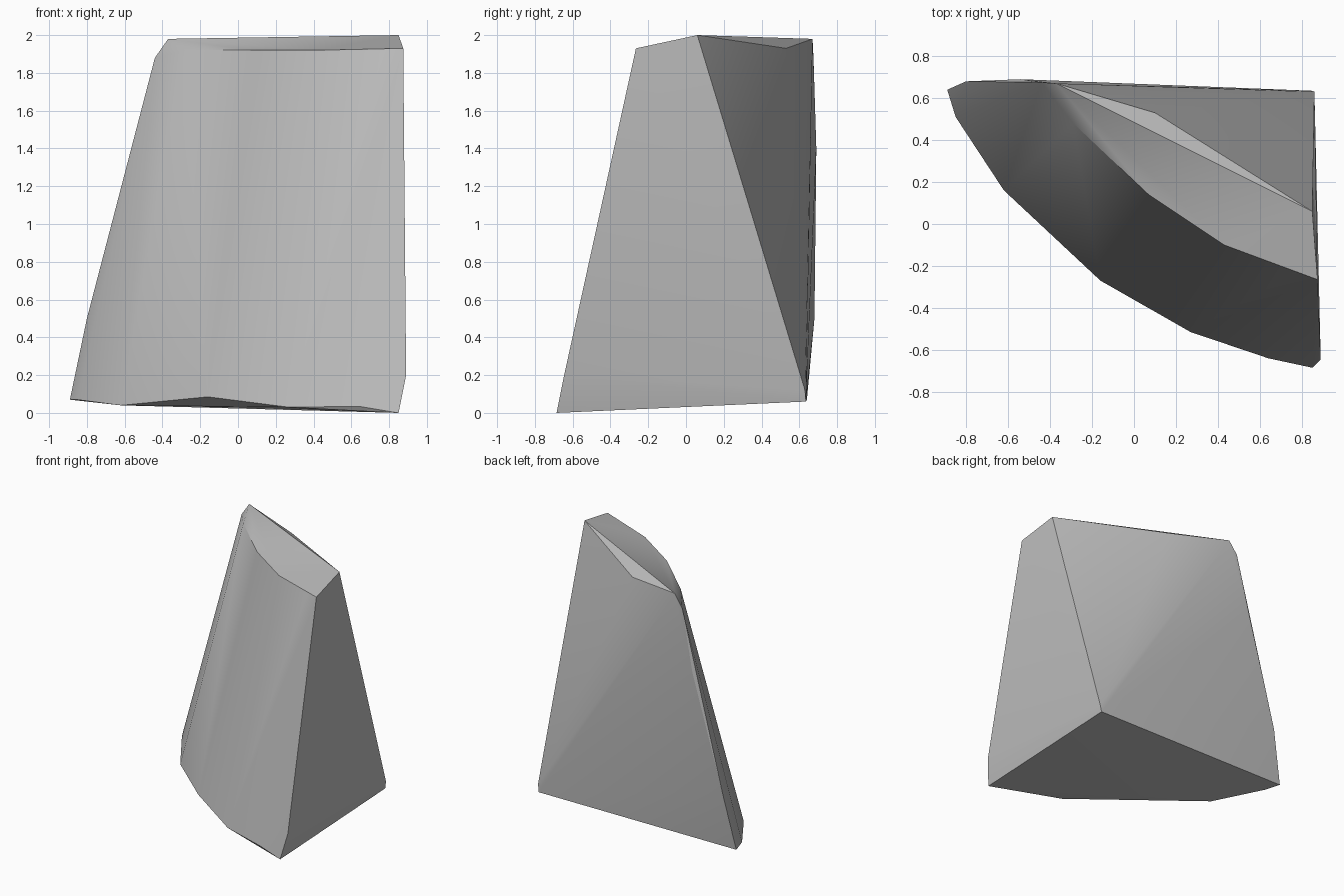
import bpy
import bmesh
import math

default_cube = bpy.data.objects.get("Cube")
if default_cube:
    bpy.data.objects.remove(default_cube, do_unlink=True)


def make_material(name, colour):
    material = bpy.data.materials.new(name)
    material.use_nodes = True
    material.diffuse_color = colour
    material.node_tree.nodes["Principled BSDF"].inputs["Base Color"].default_value = colour
    return material


def make_hull(name, points, material, smooth_degrees):
    """Wrap the corner points in a closed chiselled solid."""
    bm = bmesh.new()
    for point in points:
        bm.verts.new(point)
    result = bmesh.ops.convex_hull(bm, input=bm.verts[:])
    unused = {v for v in result["geom_interior"] + result["geom_unused"]
              if isinstance(v, bmesh.types.BMVert) and v.is_valid}
    bmesh.ops.delete(bm, geom=list(unused), context="VERTS")
    bmesh.ops.recalc_face_normals(bm, faces=bm.faces[:])
    mesh = bpy.data.meshes.new(name)
    bm.to_mesh(mesh)
    bm.free()
    mesh.materials.append(material)
    rock = bpy.data.objects.new(name, mesh)
    bpy.context.collection.objects.link(rock)
    bpy.ops.object.select_all(action="DESELECT")
    rock.select_set(True)
    bpy.context.view_layer.objects.active = rock
    bpy.ops.object.shade_smooth_by_angle(angle=math.radians(smooth_degrees))
    return rock


# Curved lower rim, from the back left end round to the front corner
base_rim = [(-.89, .64, .07), (-.85, .51, .07), (-.62, .16, .04),
            (-.16, -.27, .085), (.27, -.515, .03), (.64, -.64, .035),
            (.85, -.685, 0), (.89, -.645, .2)]

# Sloping upper rim with its raised back ridge
top_rim = [(-.37, .67, 1.98), (-.29, .48, 1.92), (.07, .14, 1.92),
           (.43, -.1, 1.92), (.77, -.23, 1.92), (.875, -.265, 1.93),
           (.85, .06, 2), (.1, .53, 1.93)]

# Back corner and the gently bulging back edge
back_corner = [(.86, .63, .12), (.85, .635, .06)]
back_edge = [(-.8, .68, .5), (-.54, .69, 1.4), (-.44, .675, 1.88)]

stone = make_material("stone grey", (0.5, 0.5, 0.5, 1))
make_hull("rock", base_rim + top_rim + back_corner + back_edge, stone, 30)
